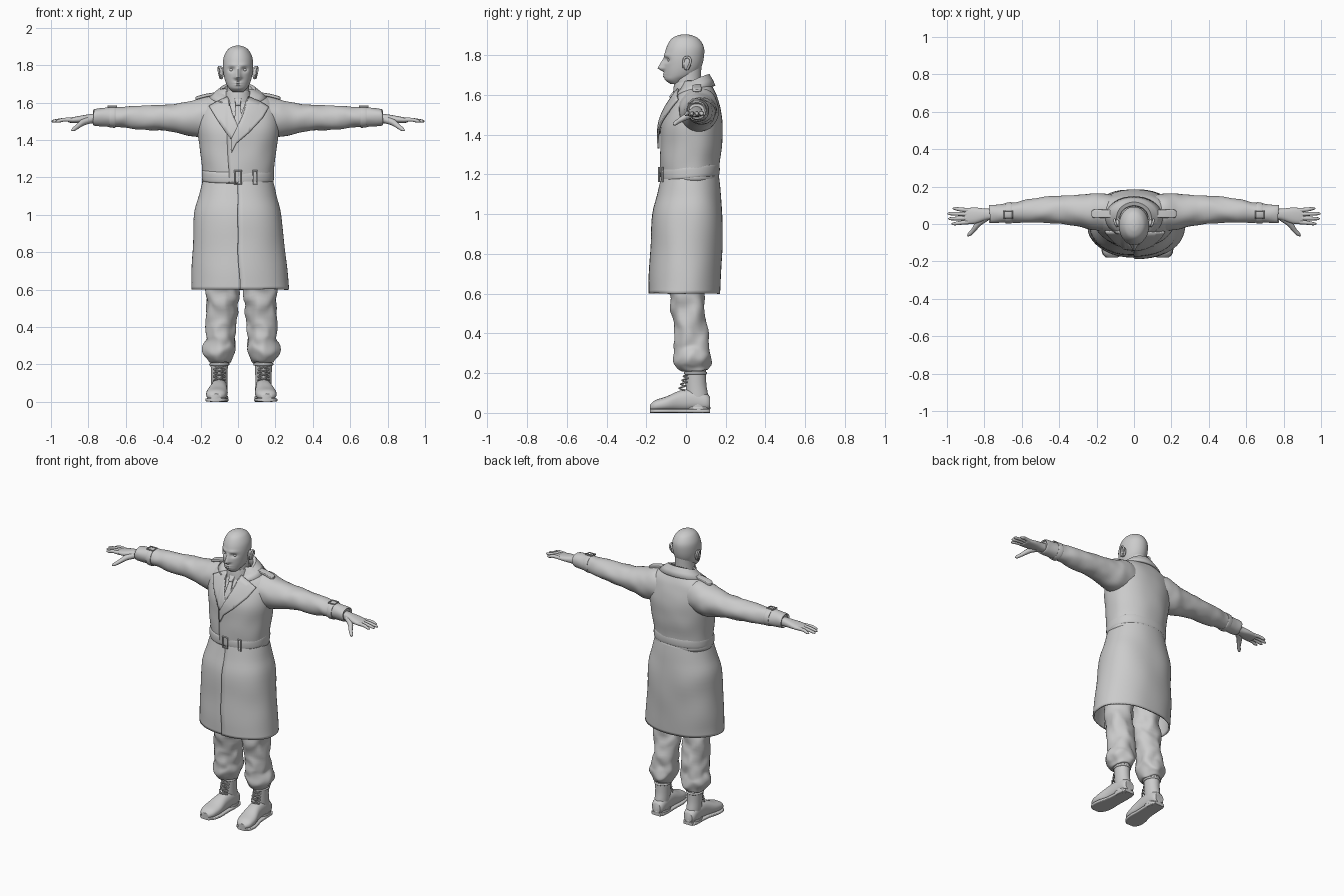
import bpy, bmesh, math
from mathutils import Vector, noise
from mathutils.bvhtree import BVHTree

cube = bpy.data.objects.get("Cube")
if cube:
    bpy.data.objects.remove(cube, do_unlink=True)

grey = bpy.data.materials.new("plain grey")
grey.use_nodes = True
grey.diffuse_color = (0.6, 0.6, 0.6, 1)
grey.node_tree.nodes["Principled BSDF"].inputs["Base Color"].default_value = grey.diffuse_color
parts = []


def finish(bm, name, thick=0):
    bmesh.ops.recalc_face_normals(bm, faces=bm.faces)
    mesh = bpy.data.meshes.new(name)
    bm.to_mesh(mesh)
    bm.free()
    mesh.materials.append(grey)
    obj = bpy.data.objects.new(name, mesh)
    bpy.context.collection.objects.link(obj)
    if thick:
        solid = obj.modifiers.new("thickness", "SOLIDIFY")
        solid.thickness, solid.offset = thick, 0
    parts.append(obj)
    return obj


def spline(rows, n):
    """Smooth interpolation through rows of numbers."""
    out = []
    for i in range(len(rows) - 1):
        a, b, c, d = (Vector(rows[min(max(i + k, 0), len(rows) - 1)]) for k in (-1, 0, 1, 2))
        for k in range(n):
            t = k / n
            out.append(b + (c - a) * t / 2 + (a * 2 - b * 5 + c * 4 - d) * t * t / 2
                       + (b * 3 - a - c * 3 + d) * t ** 3 / 2)
    return out + [Vector(rows[-1])]


def skin(bm, grid, closed):
    for low, high in zip(grid, grid[1:]):
        count = len(low)
        for j in range(count if closed else count - 1):
            k = (j + 1) % count
            bm.faces.new((low[j], low[k], high[k], high[j]))


def loft(name, rows, axis="z", seg=32, n=4, power=2, warp=None, side=1, shift=0, spiral=None):
    """Rows are: place on axis, two centre values, two radii."""
    bm = bmesh.new()
    grid = []
    wrapped = spiral is not None
    for t, c1, c2, r1, r2 in spline(rows, n):
        ring = []
        for j in range(seg + 4 if wrapped else seg):
            a = math.tau * j / seg - math.pi / 2 + (spiral or 0)
            # the last stretch of a wrapped sheet slips under the first
            f = 1 - 0.25 * max(0, j / seg - 0.8) if wrapped else 1
            u, v = (f * math.copysign(abs(w) ** (2 / power), w) for w in (math.cos(a), math.sin(a)))
            u, v = c1 + r1 * u, c2 + r2 * v
            p = Vector({"z": (u, v, t), "x": (t, u, v), "y": (u, t, v)}[axis])
            p = warp(p) if warp else p
            ring.append(bm.verts.new((p.x * side + shift, p.y, p.z)))
        grid.append(ring)
    skin(bm, grid, not wrapped)
    if not wrapped:
        bm.faces.new(grid[0])
        bm.faces.new(grid[-1])
    return finish(bm, name, 0.01 if wrapped else 0)


def cord(name, rows, side=1, shift=0, n=5, cyclic=False):
    """Rows are: radius, x, y, z."""
    curve = bpy.data.curves.new(name, "CURVE")
    curve.dimensions, curve.bevel_depth, curve.bevel_resolution = "3D", 1, 3
    curve.use_fill_caps = True
    pts = spline(rows, n)
    line = curve.splines.new("POLY")
    line.points.add(len(pts) - 1)
    line.use_cyclic_u = cyclic
    for point, (r, x, y, z) in zip(line.points, pts):
        point.co, point.radius = (x * side + shift, y, z, 1), r
    temp = bpy.data.objects.new(name, curve)
    bpy.context.collection.objects.link(temp)
    bpy.context.view_layer.update()
    bm = bmesh.new()
    bm.from_mesh(temp.to_mesh())
    bpy.data.objects.remove(temp, do_unlink=True)
    return finish(bm, name)


def ball(name, place, size):
    bm = bmesh.new()
    bmesh.ops.create_uvsphere(bm, u_segments=24, v_segments=14, radius=1)
    bmesh.ops.scale(bm, vec=size, verts=bm.verts)
    bmesh.ops.translate(bm, vec=place, verts=bm.verts)
    return finish(bm, name)


def folds(size, scale=15):
    return lambda v: v + noise.noise_vector(v * scale) * size


# Coat body and skirt, each a wrapped sheet with a front overlap
torso = loft("coat_body", [(1.17, 0, .02, .185, .14), (1.25, 0, .02, .187, .145), (1.35, 0, .025, .2, .15),
             (1.45, 0, .03, .213, .148), (1.53, 0, .04, .212, .13), (1.59, 0, .05, .195, .105),
             (1.63, 0, .055, .15, .08), (1.67, 0, .05, .085, .06)],
             seg=64, power=2.2, warp=folds(.005, 9), spiral=-.24)
loft("coat_skirt", [(1.2, 0, .02, .178, .136), (1.1, 0, .015, .203, .155), (1, 0, .007, .23, .172),
     (.85, .003, .003, .238, .176), (.7, .008, -.004, .25, .175), (.6, .012, -.008, .256, .173)],
     seg=64, power=2.2, warp=folds(.006, 6), spiral=-.01)


def tilt(v):
    return Vector((v.x, v.y, v.z + v.y * .09))


# Belt with buckle, loop and hanging end
loft("belt", [(1.178, 0, .02, .18, .138), (1.183, 0, .02, .191, .147), (1.21, 0, .02, .193, .15),
     (1.235, 0, .02, .191, .147), (1.24, 0, .02, .18, .138)], seg=64, power=2.2, warp=tilt)
for name, x, w in (("belt_buckle", 0, .018), ("belt_loop", .092, .01)):
    y = -.136 + x * .2
    cord(name, [(.005, x - w, y, 1.165), (.005, x + w, y, 1.165), (.005, x + w, y, 1.235),
                (.005, x - w, y, 1.235)], n=1, cyclic=True)

# Sleeves, cuffs, straps, hands
sleeves = []
for side, word in ((1, "left"), (-1, "right")):
    sleeves.append(loft(word + "_sleeve", [(.06, .055, 1.535, .09, .09), (.14, .06, 1.53, .1, .105),
                   (.21, .065, 1.518, .1, .103), (.28, .07, 1.515, .088, .086), (.4, .075, 1.518, .075, .069),
                   (.55, .07, 1.52, .063, .062), (.66, .06, 1.522, .052, .052), (.765, .055, 1.522, .047, .045),
                   (.764, .055, 1.522, .036, .035)], "x", n=6, warp=folds(.006), side=side))
    loft(word + "_cuff_strap", [(.655, .06, 1.522, .05, .05), (.657, .06, 1.522, .057, .057),
         (.685, .058, 1.522, .055, .055), (.687, .058, 1.522, .05, .05)], "x", side=side)
    cord(word + "_cuff_buckle", [(.004, x, y, 1.522 + .055 * h) for x, y, h in
         ((.65, .03, 1), (.695, .03, 1), (.695, .07, 1.06), (.65, .07, 1.06))], side, n=1, cyclic=True)
    loft(word + "_palm", [(.73, .055, 1.518, .028, .028), (.79, .051, 1.513, .031, .025),
         (.85, .045, 1.509, .043, .019), (.9, .042, 1.505, .041, .013), (.91, .042, 1.505, .03, .007)],
         "x", seg=20, power=2.4, side=side)
    for i, tip in enumerate((.975, .993, .998, .97)):
        y, far = (.042 + (i - 1.5) * gap for gap in (.021, .027))
        cord(word + "_finger", [(.012, .885, y, 1.507), (.0105, .93, (y + far) / 2, 1.508),
             (.0085, tip - .015, far, 1.501), (.003, tip, far, 1.499)], side)
    cord(word + "_thumb", [(.02, .79, .035, 1.508), (.017, .83, .005, 1.493), (.012, .86, -.035, 1.47),
         (.01, .88, -.055, 1.456), (.003, .89, -.064, 1.451)], side)

    # Shoulder strap
    loft(word + "_shoulder_strap", [(.11, .055, 1.648, .02, .008), (.17, .055, 1.638, .022, .009),
         (.215, .055, 1.626, .022, .009), (.228, .055, 1.622, .01, .006)], "x", power=5, side=side)

# Flat cloth pieces laid on the chest
trees = []
for obj in [torso] + sleeves:
    bm = bmesh.new()
    bm.from_mesh(obj.data)
    trees.append(BVHTree.FromBMesh(bm))
    bm.free()


def plate(name, outline, lift, thick):
    bm = bmesh.new()
    bm.faces.new([bm.verts.new((x, -1, z)) for x, z in outline])
    bmesh.ops.triangulate(bm, faces=bm.faces)
    bmesh.ops.subdivide_edges(bm, edges=bm.edges, cuts=5, use_grid_fill=True)
    for v in bm.verts:
        hits = [tree.ray_cast(v.co, Vector((0, 1, 0)))[0] for tree in trees]
        v.co.y = min([h.y for h in hits if h] or [0]) - lift
    return finish(bm, name, thick)


plate("shirt_front", [(-.065, 1.63), (.065, 1.63), (.03, 1.53), (0, 1.46), (-.03, 1.53)], .006, .004)
plate("tie", [(-.011, 1.59), (.011, 1.59), (.024, 1.5), (0, 1.45), (-.02, 1.5)], .013, .008)
plate("tie_knot", [(-.019, 1.625), (.019, 1.625), (.012, 1.585), (-.012, 1.585)], .02, .016)
plate("right_lapel", [(-.055, 1.63), (-.11, 1.605), (-.155, 1.58), (-.1, 1.49), (-.035, 1.4),
      (.005, 1.46), (-.03, 1.54)], .013, .01)
plate("left_lapel", [(.055, 1.63), (.115, 1.605), (.165, 1.575), (.13, 1.515), (.06, 1.44), (-.01, 1.38),
      (-.035, 1.33), (-.038, 1.4), (0, 1.475), (.03, 1.54)], .017, .01)

# Turned-down coat collar, open at the front
bm = bmesh.new()
grid = []
for i in range(41):
    t = i / 20 - 1
    a, b = t * .8 * math.pi, t * t
    s, c = math.sin(a), math.cos(a)
    grid.append([bm.verts.new(p) for p in (
        (.075 * s, .03 + .06 * c, 1.64 - .05 * b), (.08 * s, .035 + .068 * c, 1.695 - .08 * b),
        (.092 * s, .035 + .08 * c, 1.7 - .085 * b), (.12 * s, .035 + .094 * c, 1.675 - .07 * b),
        (.15 * s, .035 + .108 * c, 1.645 - .05 * b))])
skin(bm, grid, False)
finish(bm, "coat_collar", .012)

# Neck, shirt collar, head
loft("neck", [(1.58, 0, .025, .075, .07), (1.64, 0, .012, .062, .064), (1.7, 0, .008, .058, .068),
     (1.76, 0, .01, .058, .068)])
loft("shirt_collar", [(1.6, 0, .012, .08, .078), (1.64, 0, .01, .07, .072), (1.662, 0, .012, .066, .069),
     (1.655, 0, .012, .06, .062)])


def bump(*terms):
    return math.exp(-sum((d / w) ** 2 for d, w in terms))


def face(v):
    if v.y < -.03:
        x, z = abs(v.x), v.z
        slope = max(0, min((1.79 - z) / .055, (z - 1.715) / .018, 1))
        v.y -= .032 * slope * bump((x, .009 + .008 * slope))
        v.y += .015 * bump((x - .034, .018), (z - 1.776, .012))
        v.y -= .005 * bump((x - .03, .025), (z - 1.8, .009))
        v.y -= .006 * bump((x, .022), (z - 1.705, .005)) + .006 * bump((x, .02), (z - 1.693, .005))
    return v


loft("head", [(1.655, 0, -.05, .028, .028), (1.675, 0, -.05, .047, .055), (1.7, 0, -.03, .063, .08),
     (1.74, 0, -.017, .075, .094), (1.79, 0, -.01, .081, .1), (1.84, 0, -.004, .077, .094),
     (1.88, 0, -.004, .057, .071), (1.899, 0, -.005, .03, .038), (1.905, 0, -.005, .005, .006)],
     seg=80, n=8, warp=face)
for side, word in ((1, "left"), (-1, "right")):
    ball(word + "_eye", (.034 * side, -.08, 1.775), (.013, .013, .01))
    ball(word + "_ear", (.088 * side, .004, 1.758), (.012, .021, .034))
    cord(word + "_ear_rim", [(.005, .09, -.012, 1.735), (.006, .094, -.01, 1.78), (.006, .102, .01, 1.79),
         (.006, .103, .024, 1.77), (.005, .094, .006, 1.727)], side)

# Trousers gathered over laced boots
foot = [(.122, .118, .05, .03, .03), (.1, .118, .055, .042, .045), (.04, .118, .065, .045, .055),
        (-.03, .122, .06, .047, .052), (-.1, .13, .045, .057, .037), (-.155, .135, .036, .05, .028),
        (-.18, .136, .028, .027, .015)]
for side, word in ((1, "left"), (-1, "right")):
    kw = dict(side=side, shift=.018)
    loft(word + "_trouser_leg", [(.21, .118, .045, .046, .05), (.215, .12, .042, .062, .07),
         (.27, .118, .035, .087, .098), (.33, .112, .03, .083, .09), (.42, .108, .027, .08, .083),
         (.55, .102, .005, .087, .086), (.68, .1, .002, .09, .09), (.9, .1, .002, .085, .09)],
         n=7, seg=40, warp=folds(.014, 16), **kw)
    loft(word + "_boot_shaft", [(.03, .118, .06, .042, .055), (.09, .118, .056, .043, .055),
         (.15, .118, .05, .044, .052), (.25, .118, .048, .049, .053)], **kw)
    loft(word + "_boot_foot", foot, "y", power=2.3, **kw)
    loft(word + "_boot_sole", [(y, x, .01, r + .004, .01) for y, x, z, r, h in foot], "y", power=5, **kw)
    loft(word + "_boot_heel", [(0, .118, .06, .044, .05), (.022, .118, .06, .048, .064),
         (.03, .118, .06, .046, .062)], n=2, **kw)
    cord(word + "_boot_top", [(.007, .118 + .047 * math.cos(a), .048 + .052 * math.sin(a), .2)
         for a in (math.tau * k / 20 for k in range(20))], n=1, cyclic=True, **kw)
    for k in range(5):
        z, y = .115 + .02 * k, -.03 + .007 * k
        for flip in (-1, 1):
            cord(word + "_boot_lace", [(.004, .118 - .03 * flip, y + .022, z),
                 (.004, .118, y - .004, z + .009), (.004, .118 + .03 * flip, y + .022, z + .018)], n=3, **kw)

# Smooth shading with crisp edges kept
bpy.ops.object.select_all(action="DESELECT")
for obj in parts:
    obj.select_set(True)
bpy.context.view_layer.objects.active = torso
bpy.ops.object.shade_smooth_by_angle(angle=math.radians(42))
